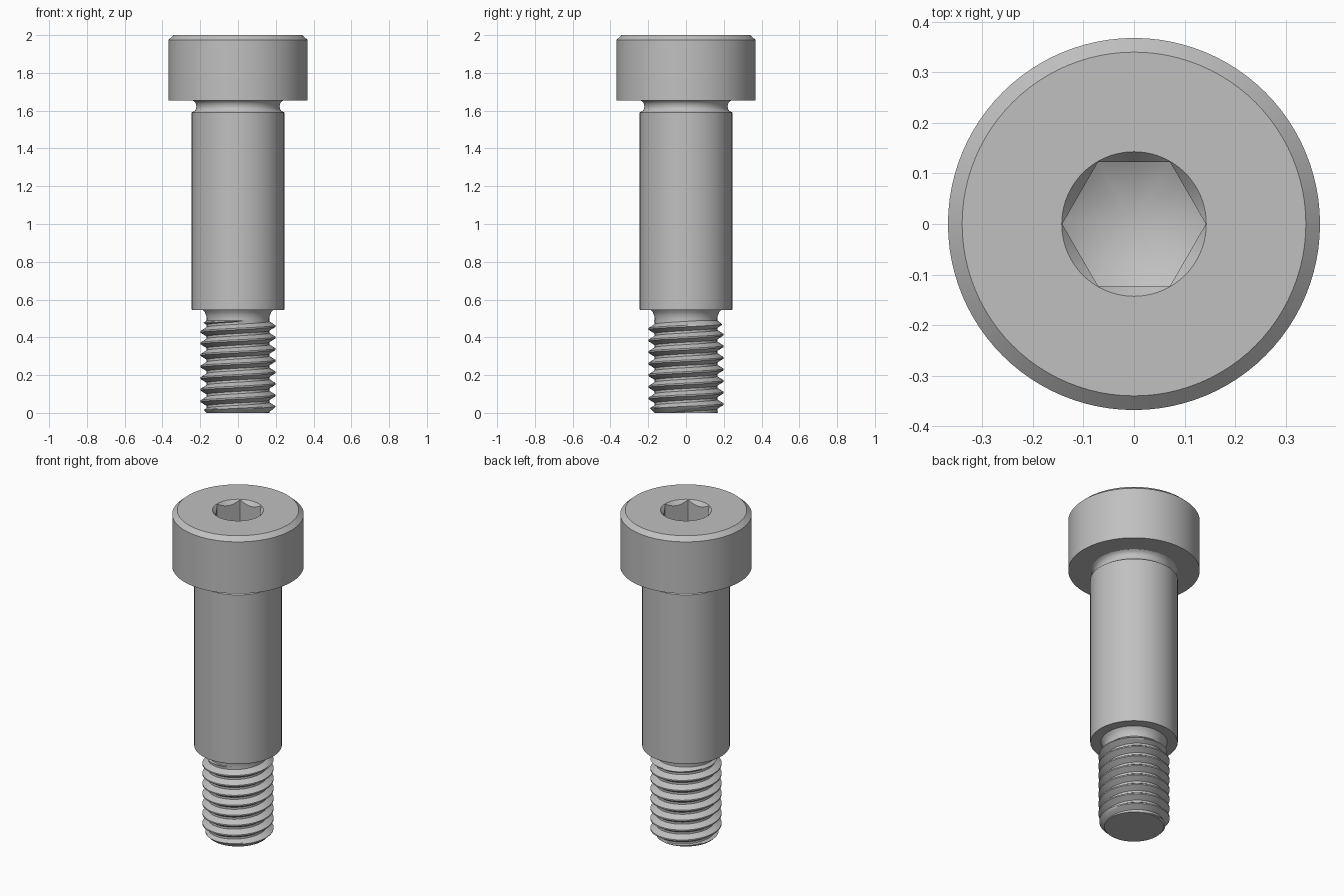
import bpy
import bmesh
from math import cos, sin, pi

cube = bpy.data.objects.get("Cube")
if cube:
    bpy.data.objects.remove(cube)

SIDES = 96
PITCH = 0.0613
ROOT, CREST = 0.166, 0.199
THREAD_TOP = 0.49

steel = bpy.data.materials.new("steel grey")
steel.use_nodes = True
steel.diffuse_color = (0.53, 0.53, 0.53, 1)
steel.node_tree.nodes["Principled BSDF"].inputs["Base Color"].default_value = (0.53, 0.53, 0.53, 1)


def revolve(name, rings):
    """Skin a stack of rings; each ring is (r, z) or a function angle -> (r, z)."""
    bm = bmesh.new()
    grid = []
    for ring in rings:
        row = []
        for i in range(SIDES + 1):
            a = 2 * pi * i / SIDES
            r, z = ring(a) if callable(ring) else ring
            row.append(bm.verts.new((r * cos(a), r * sin(a), z)))
        grid.append(row)
    for low, high in zip(grid, grid[1:]):
        for i in range(SIDES):
            bm.faces.new((low[i], low[i + 1], high[i + 1], high[i]))
    bmesh.ops.remove_doubles(bm, verts=bm.verts, dist=1e-5)
    mesh = bpy.data.meshes.new(name)
    bm.to_mesh(mesh)
    bm.free()
    mesh.materials.append(steel)
    obj = bpy.data.objects.new(name, mesh)
    bpy.context.collection.objects.link(obj)
    bpy.ops.object.select_all(action='DESELECT')
    obj.select_set(True)
    bpy.context.view_layer.objects.active = obj
    bpy.ops.object.shade_smooth_by_angle(angle=pi / 6)
    return obj


# Helical thread, fading out at the end chamfer and at the undercut
def thread_row(turn, offset, height):
    def ring(a):
        z = 0.46 + PITCH * (turn + offset + a / (2 * pi))
        z = min(max(z, 0), THREAD_TOP)
        r = ROOT + (CREST - ROOT) * height
        return min(r, ROOT + z, ROOT + (THREAD_TOP - z) * 1.2), z
    return ring


flank = [(-0.4 + 0.084 * k, k / 4) for k in range(5)]
tooth = flank + [(-o, h) for o, h in reversed(flank)]
rows = [thread_row(t, o, h) for t in range(-10, 3) for o, h in tooth]
revolve("thread", [(0, 0)] + rows)


# Hexagonal socket outline, with a countersunk rim and a drilled cone floor
def hex_radius(a):
    return 0.123 / cos(a % (pi / 3) - pi / 6)


def socket_rim(a):
    r = hex_radius(a)
    return r, 2 - (0.143 - r) * 1.2


def socket_floor(a):
    r = hex_radius(a)
    return r, 1.83 - (0.143 - r) * 0.58


# Undercuts, shoulder and head
lower_undercut = [(ROOT, THREAD_TOP), (0.166, 0.505), (0.17, 0.52),
                  (0.176, 0.533), (0.186, 0.545)]
shoulder = [(0.243, 0.545), (0.245, 0.548), (0.245, 1.59)]
upper_undercut = [(0.228, 1.6), (0.222, 1.61), (0.22, 1.622),
                  (0.223, 1.637), (0.23, 1.648), (0.241, 1.655)]
head = [(0.368, 1.655), (0.368, 1.975), (0.34, 2), (0.143, 2)]
socket = [socket_rim, socket_floor, (0, 1.748)]
revolve("shoulder_and_socket_head",
        lower_undercut + shoulder + upper_undercut + head + socket)
